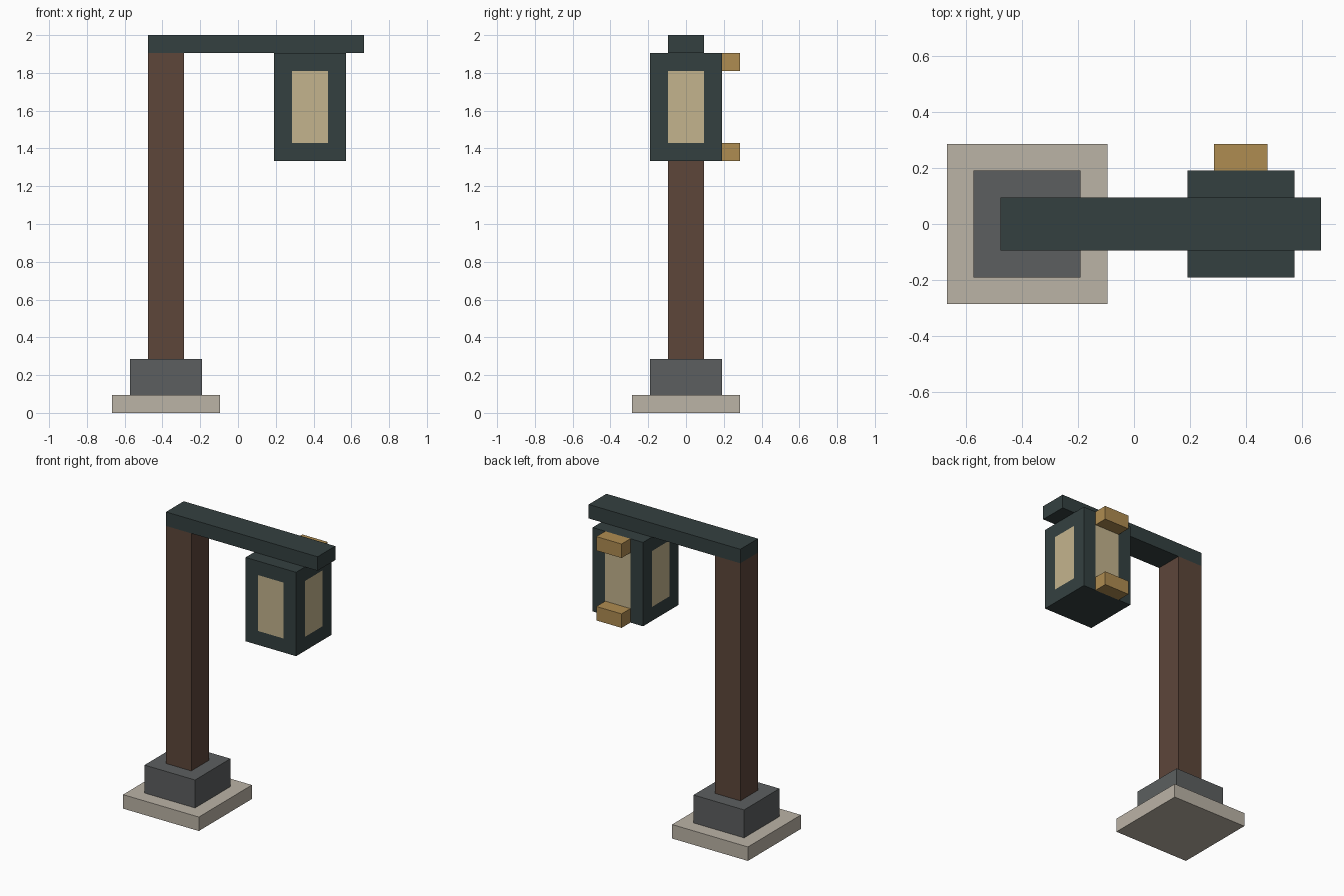
import bpy, bmesh

if "Cube" in bpy.data.objects:
    bpy.data.objects.remove(bpy.data.objects["Cube"])

U = 2 / 21  # one block of the model's grid


def material(name, rgb):
    """Flat colour given as sRGB 0-255, stored as linear."""
    m = bpy.data.materials.new(name)
    lin = [(c / 255 / 12.92) if c <= 10 else ((c / 255 + 0.055) / 1.055) ** 2.4 for c in rgb]
    m.diffuse_color = (*lin, 1)
    m.use_nodes = True
    m.node_tree.nodes["Principled BSDF"].inputs["Base Color"].default_value = m.diffuse_color
    return m


stone = material("pale_stone", (187, 179, 166))
slate = material("grey_slate", (92, 95, 96))
wood = material("brown_wood", (93, 70, 58))
iron = material("dark_iron", (52, 64, 64))
glass = material("warm_glass", (196, 180, 141))
brass = material("brass", (175, 140, 81))


def box(name, x, y, z, mat, pane=None):
    """Box from (min, max) grid ranges; optional one-block-framed panes on the sides."""
    bm = bmesh.new()
    bmesh.ops.create_cube(bm, size=1)
    for v in bm.verts:
        v.co = [U * (r[0] if c < 0 else r[1]) for c, r in zip(v.co, (x, y, z))]
    bm.normal_update()
    if pane:
        sides = [f for f in bm.faces if abs(f.normal.z) < 0.5]
        bmesh.ops.inset_individual(bm, faces=sides, thickness=U, use_even_offset=True)
        for f in sides:
            f.material_index = 1
    me = bpy.data.meshes.new(name)
    bm.to_mesh(me)
    bm.free()
    for m in (mat, pane):
        if m:
            me.materials.append(m)
    ob = bpy.data.objects.new(name, me)
    bpy.context.collection.objects.link(ob)
    return ob


# Stepped foot and post
box("base_slab", (-7, -1), (-3, 3), (0, 1), stone)
box("plinth", (-6, -2), (-2, 2), (1, 3), slate)
box("post", (-5, -3), (-1, 1), (3, 20), wood)

# Arm carrying the lantern
box("arm", (-5, 7), (-1, 1), (20, 21), iron)
box("lantern", (2, 6), (-2, 2), (14, 20), iron, pane=glass)

# Brass hinges on the back of the lantern
for label, z in (("lower", 14), ("upper", 19)):
    box(label + "_hinge", (3, 5), (2, 3), (z, z + 1), brass)
